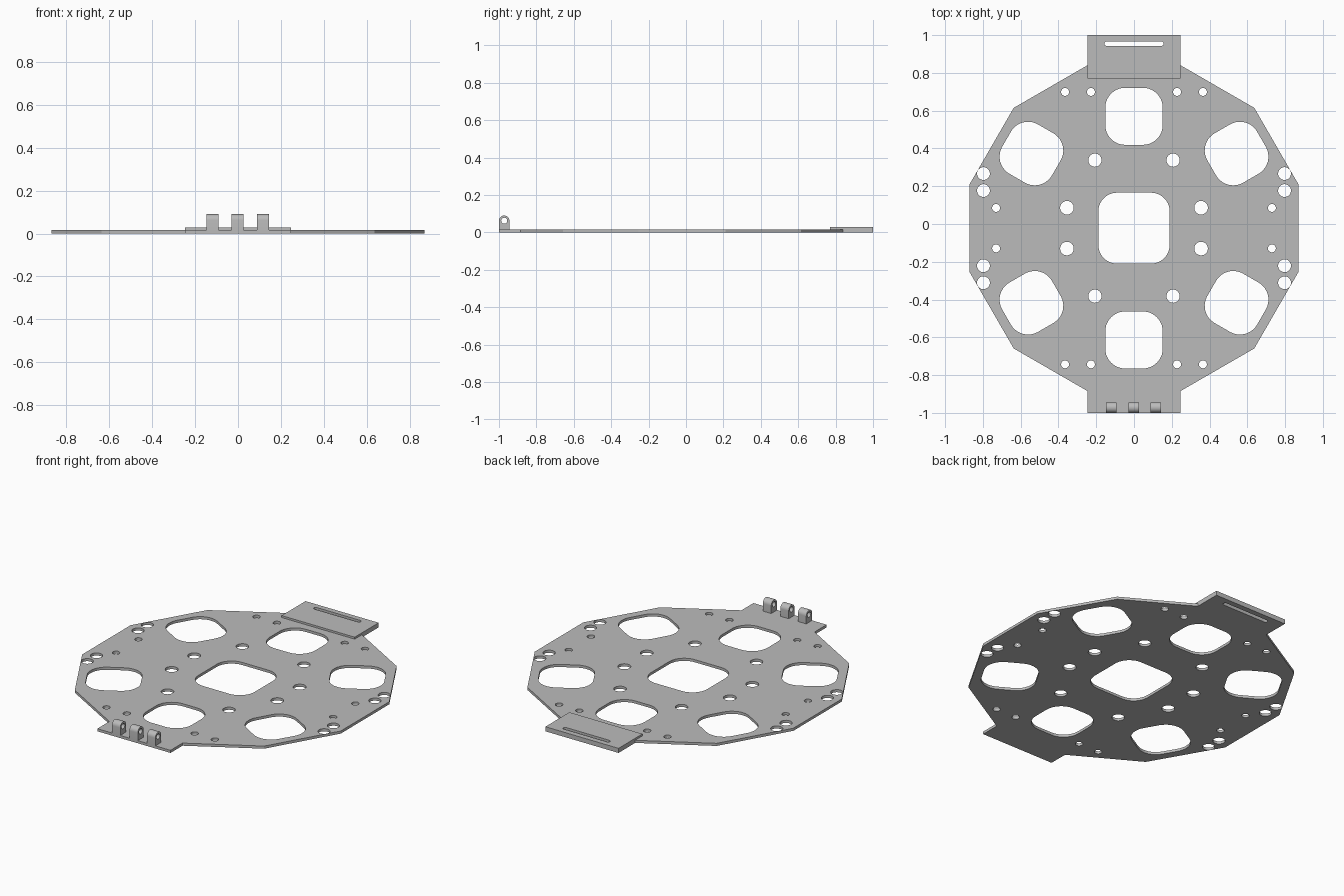
import bpy
from math import cos, sin, pi, radians

cube = bpy.data.objects.get("Cube")
if cube:
    bpy.data.objects.remove(cube, do_unlink=True)

# Single grey material
grey = bpy.data.materials.new("grey")
grey.use_nodes = True
colour = (0.5, 0.5, 0.5, 1)
grey.diffuse_color = colour
grey.node_tree.nodes["Principled BSDF"].inputs["Base Color"].default_value = colour

CY = -0.022        # centre of the plate along y
THICK = 0.016      # plate thickness
PAD_TOP = 0.028    # top of the raised rear pad
TAB = 0.246        # half width of both tabs


def circle(x, y, r, n=32):
    return [(x + r * cos(2 * pi * i / n), y + r * sin(2 * pi * i / n)) for i in range(n)]


def rounded_rect(x, y, hx, hy, r, turn=0.0, steps=10):
    pts = []
    for q, (sx, sy) in enumerate([(1, 1), (-1, 1), (-1, -1), (1, -1)]):
        for i in range(steps + 1):
            a = (q + i / steps) * pi / 2
            px = sx * (hx - r) + r * cos(a)
            py = sy * (hy - r) + r * sin(a)
            pts.append((x + px * cos(turn) - py * sin(turn),
                        y + px * sin(turn) + py * cos(turn)))
    return pts


def extrude_profile(name, loops, depth):
    """Filled 2D outline with holes, extruded from 0 to depth, as a mesh."""
    curve = bpy.data.curves.new(name, "CURVE")
    curve.dimensions = "2D"
    curve.fill_mode = "BOTH"
    curve.extrude = depth / 2
    for loop in loops:
        spline = curve.splines.new("POLY")
        spline.points.add(len(loop) - 1)
        for point, (x, y) in zip(spline.points, loop):
            point.co = (x, y, 0, 1)
        spline.use_cyclic_u = True
    obj = bpy.data.objects.new(name, curve)
    bpy.context.collection.objects.link(obj)
    bpy.ops.object.select_all(action="DESELECT")
    bpy.context.view_layer.objects.active = obj
    obj.select_set(True)
    bpy.ops.object.convert(target="MESH")
    obj = bpy.context.object
    for v in obj.data.vertices:
        v.co.z += depth / 2
    obj.data.materials.clear()
    obj.data.materials.append(grey)
    bpy.ops.object.shade_smooth_by_angle(angle=radians(25))
    return obj


# Plate outline: twelve-sided body with a tab at the front and the back
R = 0.87 / cos(pi / 12)
shoulder = 0.87 - (TAB - R * sin(pi / 12)) * sin(pi / 6) / cos(pi / 6)
right = [(TAB, -1), (TAB, CY - shoulder)]
right += [(R * cos(radians(a)), CY + R * sin(radians(a))) for a in (-45, -15, 15, 45)]
right += [(TAB, CY + shoulder), (TAB, 1)]
outline = right + [(-x, y) for x, y in reversed(right)]

# Large rounded windows
slot = rounded_rect(0, 0.955, 0.157, 0.012, 0.0119)
loops = [outline, slot, rounded_rect(0, CY, 0.189, 0.188, 0.1)]
for s in (-1, 1):
    loops.append(rounded_rect(0, CY + s * 0.592, 0.152, 0.151, 0.105))
    for t in (-1, 1):
        loops.append(rounded_rect(s * 0.543, CY + t * 0.395, 0.152, 0.151, 0.105,
                                  s * t * pi / 6))

# Round holes, repeated in all four quadrants
holes = [(0.365, 0.721, 0.021), (0.228, 0.721, 0.021), (0.73, 0.107, 0.021),
         (0.207, 0.36, 0.035), (0.355, 0.108, 0.036),
         (0.797, 0.289, 0.034), (0.797, 0.199, 0.034)]
for x, y, r in holes:
    loops += [circle(sx * x, CY + sy * y, r) for sx in (-1, 1) for sy in (-1, 1)]
extrude_profile("base_plate", loops, THICK)

# Raised rear pad with the slot through it
pad = extrude_profile("rear_pad", [[(-TAB, 0.77), (TAB, 0.77), (TAB, 1), (-TAB, 1)], slot],
                      PAD_TOP - THICK)
pad.location.z = THICK

# Hinge knuckles: arched profile with a pin hole, turned to extrude along x
KR, AXIS, WIDTH = 0.028, 0.062, 0.056
arch = [(-KR, THICK), (KR, THICK)]
arch += [(KR * cos(pi * i / 16), AXIS + KR * sin(pi * i / 16)) for i in range(17)]
for name, x in (("right", -0.12), ("middle", -0.002), ("left", 0.116)):
    knuckle = extrude_profile("hinge_knuckle_" + name, [arch, circle(0, AXIS, 0.016)], WIDTH)
    knuckle.rotation_euler = (pi / 2, 0, pi / 2)
    knuckle.location = (x - WIDTH / 2, -1 + KR, 0)
